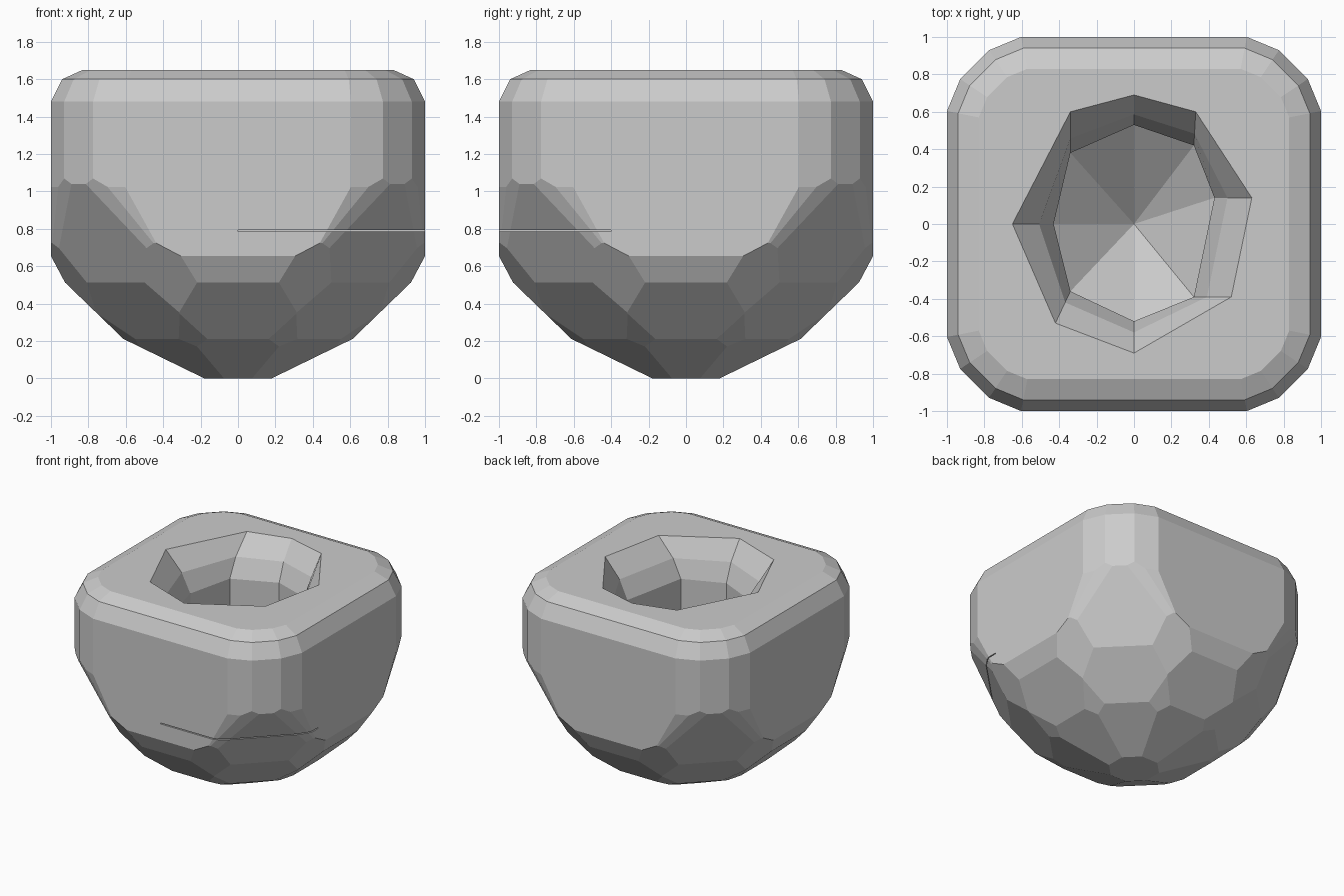
import bpy
import bmesh
from math import sin, cos, radians
from mathutils import Vector

if "Cube" in bpy.data.objects:
    bpy.data.objects.remove(bpy.data.objects["Cube"], do_unlink=True)

stone = bpy.data.materials.new("stone grey")
stone.use_nodes = True
grey = (0.6, 0.6, 0.6, 1)
stone.diffuse_color = grey
stone.node_tree.nodes["Principled BSDF"].inputs["Base Color"].default_value = grey

TOP = 1.65
CENTRE = Vector((0, 0, 1.17))


def finish(bm, name):
    bmesh.ops.recalc_face_normals(bm, faces=bm.faces)
    mesh = bpy.data.meshes.new(name)
    bm.to_mesh(mesh)
    bm.free()
    mesh.materials.append(stone)
    obj = bpy.data.objects.new(name, mesh)
    bpy.context.collection.objects.link(obj)
    return obj


def chisel(bm, point, normal):
    """Slice one flat facet off the block and close the cut."""
    cut = bmesh.ops.bisect_plane(bm, geom=bm.verts[:] + bm.edges[:] + bm.faces[:],
                                 plane_co=point, plane_no=normal, clear_outer=True)
    edges = [e for e in cut["geom_cut"] if isinstance(e, bmesh.types.BMEdge)]
    if edges:
        bmesh.ops.holes_fill(bm, edges=[e for e in bm.edges if e.is_boundary], sides=0)


def side_distance(azimuth):
    """Distance of the upright sides: square sides and rounded corners."""
    folded = abs((azimuth + 45) % 90 - 45)
    return 1.0 if folded < 1 else 1.155 if folded < 30 else 1.205


# Block that the body is chiselled from
bm = bmesh.new()
bmesh.ops.create_cube(bm, size=2)
for v in bm.verts:
    v.co.z = TOP if v.co.z > 0 else 0

# Upright sides and the two-step bevel under the top
for i in range(16):
    azimuth = i * 22.5
    out = Vector((cos(radians(azimuth)), sin(radians(azimuth)), 0))
    d = side_distance(azimuth)
    chisel(bm, out * d, out)
    for inset, z, rise in ((0.06, 1.6, 2.2), (0.0, 1.48, 0.5)):
        chisel(bm, out * (d - inset) + Vector((0, 0, z)), out + Vector((0, 0, rise)))

# Rounded underside made of rings of facets: tilt, count, turn, distance
for tilt, count, turn, d in ((26, 8, 0, 1.13), (44, 8, 0, 1.115), (36, 8, 22.5, 1.145),
                             (54, 8, 22.5, 1.145), (62, 8, 0, 1.125), (70, 16, 11.25, 1.165),
                             (78, 8, 22.5, 1.16)):
    for i in range(count):
        a = radians(turn + i * 360 / count)
        t = radians(tilt)
        n = Vector((sin(t) * cos(a), sin(t) * sin(a), -cos(t)))
        chisel(bm, CENTRE + n * d, n)
body = finish(bm, "body")

# Cavity cutter: flared mouth, upright throat and pointed bowl
mouth = [(0, .69), (.33, .6), (.63, .14), (.52, -.39), (0, -.69), (-.42, -.53), (-.65, 0), (-.34, .6)]
throat = [(0, .53), (.32, .42), (.43, .14), (.32, -.39), (0, -.52), (-.34, -.36), (-.43, 0), (-.34, .38)]
middle = [((a[0] * .35 + b[0] * .65), (a[1] * .35 + b[1] * .65)) for a, b in zip(mouth, throat)]
bm = bmesh.new()
rings = [[bm.verts.new((x, y, z)) for x, y in outline]
         for outline, z in ((mouth, TOP + .05), (mouth, TOP), (middle, 1.5), (throat, 1.35), (throat, 0.95))]
for upper, lower in zip(rings, rings[1:]):
    for i in range(8):
        j = (i + 1) % 8
        bm.faces.new((upper[i], upper[j], lower[j], lower[i]))
bm.faces.new(rings[0])
tip = bm.verts.new((0, 0, 0.55))
for i in range(8):
    bm.faces.new((rings[-1][i], rings[-1][(i + 1) % 8], tip))
cavity = finish(bm, "cavity_cutter")

# Thin seam around the front left corner
bm = bmesh.new()
bmesh.ops.create_cube(bm, size=1)
for v in bm.verts:
    v.co = (0 if v.co.x < 0 else 1.1, -1.1 if v.co.y < 0 else -0.4, 0.79 + v.co.z * 0.008)
seam = finish(bm, "seam_cutter")

# Carve the cutters out of the body
bpy.context.view_layer.objects.active = body
for cutter in (cavity, seam):
    cutter.hide_render = True
    carve = body.modifiers.new("carve", "BOOLEAN")
    carve.operation = "DIFFERENCE"
    carve.solver = "EXACT"
    carve.object = cutter
    bpy.ops.object.modifier_apply(modifier=carve.name)
    bpy.data.objects.remove(cutter, do_unlink=True)
